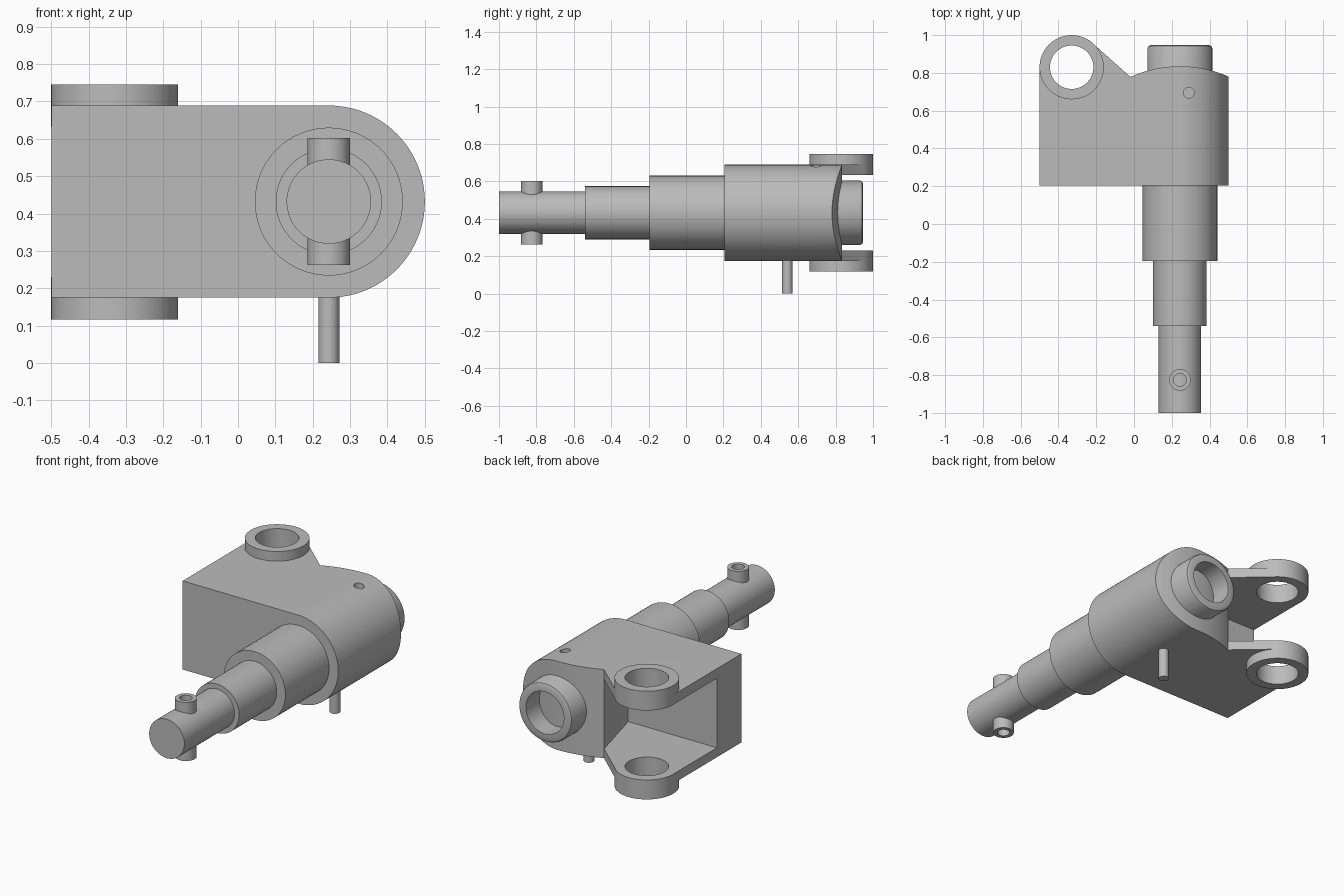
import bpy, bmesh, math
from mathutils import Vector, Matrix

if "Cube" in bpy.data.objects:
    bpy.data.objects.remove(bpy.data.objects["Cube"])

grey = bpy.data.materials.new("machined grey")
grey.use_nodes = True
grey.diffuse_color = (0.5, 0.5, 0.5, 1)
grey.node_tree.nodes["Principled BSDF"].inputs["Base Color"].default_value = (0.5, 0.5, 0.5, 1)

AX, AZ, R = 0.243, 0.432, 0.257      # barrel axis and radius
LUG = (-0.33, 0.83)                  # clevis lug centre
LUG_R = 0.17


def finish(name, bm):
    bmesh.ops.recalc_face_normals(bm, faces=bm.faces)
    mesh = bpy.data.meshes.new(name)
    bm.to_mesh(mesh)
    bm.free()
    mesh.materials.append(grey)
    ob = bpy.data.objects.new(name, mesh)
    bpy.context.collection.objects.link(ob)
    return ob


def arc(cx, cy, r, a0, a1, n):
    steps = [math.radians(a0 + (a1 - a0) * i / n) for i in range(n + 1)]
    return [(cx + r * math.cos(a), cy + r * math.sin(a)) for a in steps]


def prism(name, outline, axis, lo, hi):
    """Extrude a 2D outline along y or z."""
    place = (lambda p: (p[0], lo, p[1])) if axis == "y" else (lambda p: (p[0], p[1], lo))
    step = Vector((0, hi - lo, 0)) if axis == "y" else Vector((0, 0, hi - lo))
    bm = bmesh.new()
    face = bm.faces.new([bm.verts.new(place(p)) for p in outline])
    new = bmesh.ops.extrude_face_region(bm, geom=[face])["geom"]
    bmesh.ops.translate(bm, vec=step, verts=[v for v in new if isinstance(v, bmesh.types.BMVert)])
    return finish(name, bm)


def post(name, x, y, r, lo, hi, n=48):
    """Upright cylinder."""
    return prism(name, arc(x, y, r, 0, 360, n)[:-1], "z", lo, hi)


def boolean(ob, other, operation):
    mod = ob.modifiers.new(operation, "BOOLEAN")
    mod.operation, mod.solver, mod.object = operation, "EXACT", other
    bpy.context.view_layer.objects.active = ob
    bpy.ops.object.modifier_apply(modifier=mod.name)
    bpy.data.objects.remove(other)


def smooth(ob):
    bpy.ops.object.select_all(action="DESELECT")
    ob.select_set(True)
    bpy.context.view_layer.objects.active = ob
    bpy.ops.object.shade_smooth_by_angle(angle=math.radians(25))


# Housing: rounded side profile trimmed by the plan outline
side = [(-0.6, AZ - R)] + arc(AX, AZ, R, -90, 90, 48) + [(-0.6, AZ + R)]
housing = prism("clevis_housing", side, "y", 0.1, 1.1)
plan = ([(-0.499, 0.205), (0.6, 0.205)]
        + arc(AX, 0.2, 0.635, 55, 114.3, 24)
        + arc(*LUG, LUG_R - 0.001, 45, 180, 24)
        )
boolean(housing, prism("plan_trim", plan, "z", 0, 1), "INTERSECT")

# Clevis lugs: raised boss, slot between the plates, and bore
boolean(housing, post("boss", *LUG, LUG_R, 0.117, 0.745, 64), "UNION")
slot = [(-0.7, 0.43), (0.07, 0.43), (-0.11, 1.12), (-0.7, 1.12)]
boolean(housing, prism("slot", slot, "z", 0.23, 0.633), "DIFFERENCE")
boolean(housing, post("bore", *LUG, 0.115, -0.1, 1, 64), "DIFFERENCE")

# Small oil hole on top, and clearance for the hollow rear end
boolean(housing, post("oil_hole", 0.29, 0.695, 0.028, 0.62, 0.8, 24), "DIFFERENCE")
smooth(housing)

# Stepped shaft with a hollow rear end, turned about its axis
profile = [(0, -1), (0.113, -1), (0.113, -0.54), (0.142, -0.54), (0.142, -0.195),
           (0.198, -0.195), (0.198, 0.25), (0.172, 0.25), (0.172, 0.93),
           (0.167, 0.942), (0.155, 0.947), (0.122, 0.947), (0.122, 0.5), (0, 0.5)]
bm = bmesh.new()
ring = [bm.verts.new((AX + r, y, AZ)) for r, y in profile]
edges = [bm.edges.new(pair) for pair in zip(ring, ring[1:])]
bmesh.ops.spin(bm, geom=ring + edges, cent=(AX, 0, AZ), axis=(0, 1, 0),
               angle=math.tau, steps=64, use_duplicate=False)
bmesh.ops.remove_doubles(bm, verts=bm.verts, dist=0.0001)
smooth(finish("stepped_shaft", bm))

# Cross pin through the shaft tip, drilled at both ends
pin = post("cross_pin", AX, -0.825, 0.057, 0.262, 0.602)
for lo, hi in ((0.2, 0.34), (0.524, 0.7)):
    boolean(pin, post("drill", AX, -0.825, 0.034, lo, hi, 32), "DIFFERENCE")
smooth(pin)

# Locating peg under the housing
smooth(post("locating_peg", AX, 0.542, 0.028, 0, 0.22, 32))
